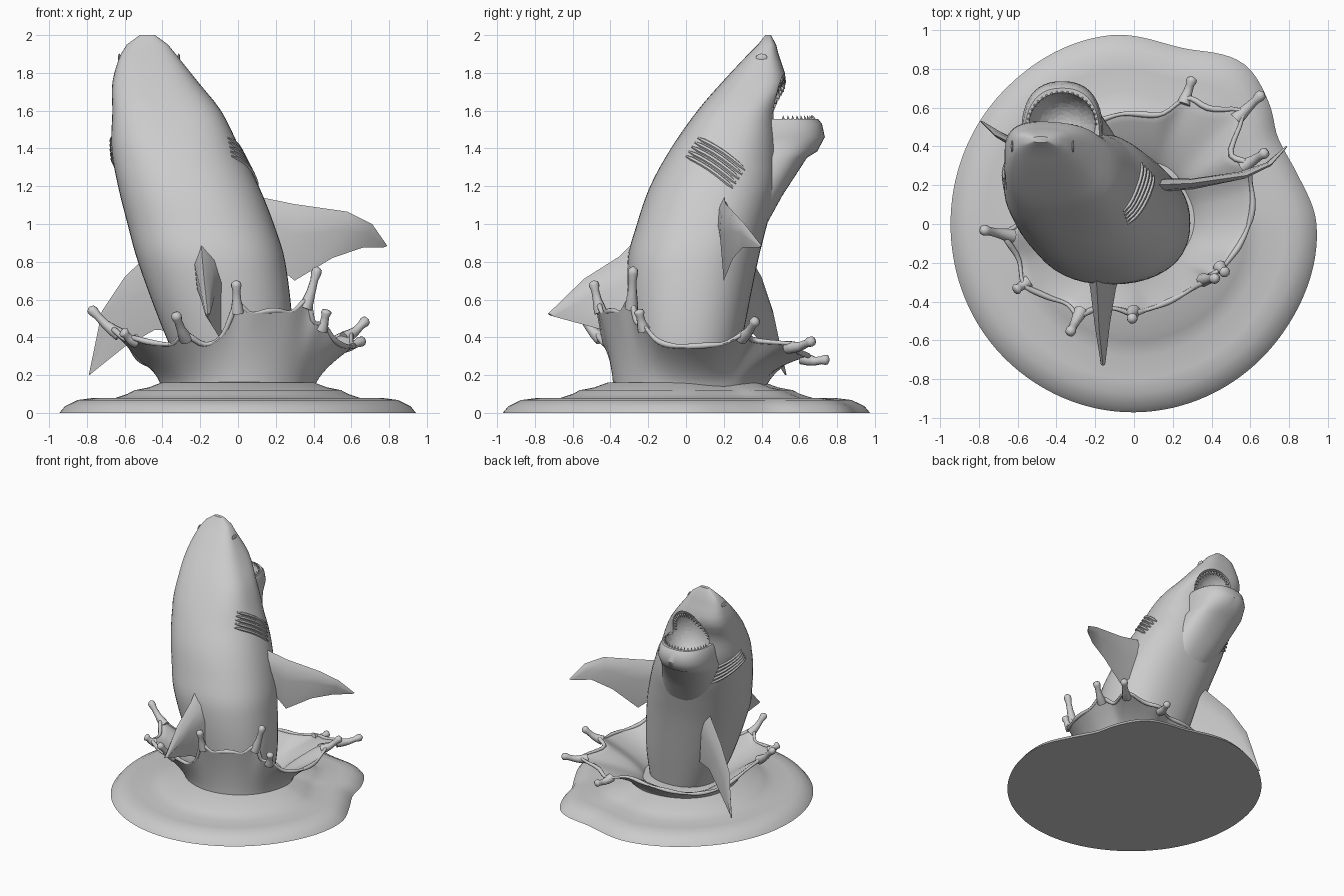
import bpy, bmesh, math
from mathutils import Vector

cube = bpy.data.objects.get("Cube")
if cube:
    bpy.data.objects.remove(cube)

grey = bpy.data.materials.new("plain_grey")
grey.use_nodes = True
grey.diffuse_color = (0.6, 0.6, 0.6, 1)
grey.node_tree.nodes["Principled BSDF"].inputs["Base Color"].default_value = (0.6, 0.6, 0.6, 1)


def smooth(ob, angle=40):
    bpy.ops.object.select_all(action="DESELECT")
    ob.select_set(True)
    bpy.context.view_layer.objects.active = ob
    bpy.ops.object.shade_smooth_by_angle(angle=math.radians(angle))


def finish(name, bm, angle=40):
    bmesh.ops.recalc_face_normals(bm, faces=bm.faces)
    me = bpy.data.meshes.new(name)
    bm.to_mesh(me)
    bm.free()
    me.materials.append(grey)
    ob = bpy.data.objects.new(name, me)
    bpy.context.collection.objects.link(ob)
    smooth(ob, angle)
    return ob


def loft(bm, rings, cap=True):
    """Skin closed rings of equal size."""
    vs = [[bm.verts.new(p) for p in r] for r in rings]
    n = len(vs[0])
    for a, b in zip(vs, vs[1:]):
        for i in range(n):
            j = (i + 1) % n
            bm.faces.new((a[i], a[j], b[j], b[i]))
    if cap:
        bm.faces.new(vs[0])
        bm.faces.new(vs[-1])


def spline(rows, t):
    """Smooth interpolation of rows (key, value, value...)."""
    t = min(max(t, rows[0][0]), rows[-1][0])
    k = max(i for i in range(len(rows) - 1) if rows[i][0] <= t)
    a, b = rows[k], rows[k + 1]
    p, q = rows[max(k - 1, 0)], rows[min(k + 2, len(rows) - 1)]
    h = b[0] - a[0]
    s = (t - a[0]) / h
    out = []
    for i in range(1, len(a)):
        m0 = (b[i] - p[i]) / (b[0] - p[0]) * h
        m1 = (q[i] - a[i]) / (q[0] - a[0]) * h
        out.append((2*s**3 - 3*s*s + 1) * a[i] + (s**3 - 2*s*s + s) * m0
                   + (3*s*s - 2*s**3) * b[i] + (s**3 - s*s) * m1)
    return out


def around(rows):
    return ([(r[0] - 360, *r[1:]) for r in rows] + rows
            + [(r[0] + 360, *r[1:]) for r in rows])


def oval(x0, x1, y0, y1, z, n, count=48):
    pts = []
    for i in range(count):
        a = math.tau * i / count
        c, s = math.cos(a), math.sin(a)
        pts.append(((x0 + x1) / 2 + (x1 - x0) / 2 * math.copysign(abs(c) ** (2 / n), c),
                    (y0 + y1) / 2 + (y1 - y0) / 2 * math.copysign(abs(s) ** (2 / n), s), z))
    return pts


# Body: height, x range, y range; the head is squarer than the trunk
BODY = [(0.1, -0.24, 0.26, -0.24, 0.24), (0.4, -0.38, 0.29, -0.29, 0.3),
        (0.8, -0.53, 0.25, -0.31, 0.38), (1.0, -0.585, 0.19, -0.26, 0.43),
        (1.2, -0.635, 0.11, -0.19, 0.48), (1.4, -0.67, 0.01, -0.08, 0.49),
        (1.6, -0.665, -0.09, 0.06, 0.48), (1.75, -0.665, -0.21, 0.19, 0.53),
        (1.9, -0.62, -0.33, 0.33, 0.49), (1.97, -0.57, -0.39, 0.4, 0.47),
        (2.0, -0.52, -0.44, 0.42, 0.45)]


def power(z):
    return 2.25 + 0.75 * min(max((z - 1.35) / 0.3, 0), 1)


def bulge(v, v0, v1, z):
    u = min(abs((2 * v - v0 - v1) / (v1 - v0)), 1)
    return (1 - u ** power(z)) ** (1 / power(z))


def side_x(y, z, side):
    x0, x1, y0, y1 = spline(BODY, z)
    return (x0 + x1) / 2 + side * (x1 - x0) / 2 * bulge(y, y0, y1, z)


def front_y(x, z):
    x0, x1, y0, y1 = spline(BODY, z)
    return (y0 + y1) / 2 + (y1 - y0) / 2 * bulge(x, x0, x1, z)


bm = bmesh.new()
heights = [0.1 + 1.9 * i / 38 for i in range(39)]
loft(bm, [oval(*spline(BODY, z), z, power(z)) for z in heights])
body = finish("body", bm)

# Throat and lower jaw: height, centre, half width, back, front
JAW = [(0.95, -0.2, 0.2, 0.05, 0.4), (1.15, -0.28, 0.23, 0.1, 0.51), (1.35, -0.355, 0.23, 0.15, 0.64),
       (1.385, -0.37, 0.215, 0.15, 0.695), (1.46, -0.37, 0.21, 0.2, 0.735),
       (1.53, -0.37, 0.203, 0.2, 0.72), (1.555, -0.37, 0.192, 0.2, 0.7)]
JX = -0.37
bm = bmesh.new()
loft(bm, [oval(c - w, c + w, a, b, z, 2.4) for z, c, w, a, b in JAW])
jaw = finish("lower_jaw", bm)

# Mouth hollow, cut from head and jaw
bpy.ops.mesh.primitive_uv_sphere_add(segments=36, ring_count=22, location=(JX, 0.515, 1.59))
cutter = bpy.context.object
cutter.name = "mouth_cutter"
cutter.scale = (0.175, 0.165, 0.205)
cutter.hide_render = True
for ob in (body, jaw):
    mod = ob.modifiers.new("mouth", "BOOLEAN")
    mod.operation = "DIFFERENCE"
    mod.solver = "EXACT"
    mod.object = cutter
    bpy.context.view_layer.objects.active = ob
    bpy.ops.object.modifier_apply(modifier=mod.name)
    smooth(ob)
bpy.data.objects.remove(cutter)


def tube(bm, path, radii, sides=10):
    path = [Vector(p) for p in path]
    rings = []
    for i, p in enumerate(path):
        d = path[min(i + 1, len(path) - 1)] - path[max(i - 1, 0)]
        q = d.to_track_quat("Z", "Y")
        rings.append([p + q @ Vector((math.cos(math.tau * k / sides) * radii[i],
                                      math.sin(math.tau * k / sides) * radii[i], 0))
                      for k in range(sides)])
    loft(bm, rings)


# Teeth around both jaws
bm = bmesh.new()
for i in range(21):
    a = math.pi * i / 20
    c, s = math.cos(a), math.sin(a)
    p = Vector((JX + 0.178 * c, 0.515 + 0.168 * s, 1.545))
    tube(bm, [p, p + Vector((-0.012 * c, -0.012 * s, 0.03))], [0.01, 0.001], 5)
    x, z = JX + 0.168 * c, 1.59 + 0.185 * s
    p = Vector((x, front_y(x, z) - 0.015, z))
    tube(bm, [p, p + Vector((-0.032 * c, 0.008, -0.032 * s))], [0.012, 0.001], 5)
finish("teeth", bm)

# Gill folds and eyes; the trunk is twisted, so the right gills sit nearer the belly
bm = bmesh.new()
for side, shift in ((1, 0), (-1, 0.17)):
    for g in range(5):
        path = []
        for k in range(9):
            t = k / 8
            y = 0.25 * t + 0.016 * g + shift
            z = 1.36 - 0.17 * t + 0.024 * g + 0.015 * math.sin(math.pi * t)
            path.append((side_x(y, z, side), y, z))
        tube(bm, path, [0.005] + [0.012] * 7 + [0.005], 6)
finish("gills", bm)
for side, name in ((1, "left_eye"), (-1, "right_eye")):
    bpy.ops.mesh.primitive_uv_sphere_add(segments=16, ring_count=10, radius=1,
                                         location=(side_x(0.4, 1.88, side), 0.4, 1.88))
    eye = bpy.context.object
    eye.name = name
    eye.scale = (0.007, 0.03, 0.022)
    eye.data.materials.append(grey)
    smooth(eye)


def fin(name, sections, normal, thick):
    """Lens-shaped sections given as leading and trailing points."""
    bm = bmesh.new()
    nrm = Vector(normal).normalized()
    rings = []
    for i, (lead, trail) in enumerate(sections):
        a, b = Vector(lead), Vector(trail)
        h = nrm * thick * (1 - 0.85 * i / (len(sections) - 1))
        rings.append([a, a.lerp(b, 0.15) + h * 0.8, a.lerp(b, 0.4) + h, b,
                      a.lerp(b, 0.4) - h, a.lerp(b, 0.15) - h * 0.8])
    loft(bm, rings)
    finish(name, bm, 50)


fin("left_fin", [((0.08, 0.2, 1.15), (0.18, 0.2, 0.8)), ((0.3, 0.21, 1.105), (0.3, 0.2, 0.7)),
                 ((0.58, 0.25, 1.065), (0.5, 0.25, 0.82)), ((0.71, 0.31, 1.0), (0.66, 0.3, 0.875)),
                 ((0.79, 0.4, 0.885), (0.77, 0.39, 0.875))], (-0.2, 1, 0), 0.035)
fin("right_fin", [((-0.42, 0.3, 0.89), (-0.3, 0.25, 0.43)), ((-0.6, 0.4, 0.72), (-0.44, 0.33, 0.44)),
                  ((-0.72, 0.46, 0.54), (-0.6, 0.43, 0.35)),
                  ((-0.79, 0.53, 0.2), (-0.775, 0.52, 0.21))], (0.45, 0.9, 0), 0.035)
fin("back_fin", [((-0.2, -0.2, 0.98), (-0.06, -0.2, 0.33)), ((-0.19, -0.35, 0.83), (-0.1, -0.33, 0.4)),
                 ((-0.18, -0.54, 0.71), (-0.13, -0.48, 0.45)),
                 ((-0.16, -0.73, 0.525), (-0.16, -0.7, 0.51))], (1, 0, 0.25), 0.085)

# Water disc with an uneven outline
EDGE = around([(0, 0.94), (17, 0.88), (31, 0.865), (42, 0.935), (56, 1.0), (75, 0.94), (97, 0.98),
               (135, 0.96), (180, 0.945), (225, 0.96), (270, 0.97), (325, 0.95)])
DISC = [(1, 0), (0.97, 0.035), (0.9, 0.068), (0.82, 0.078), (0.7, 0.075), (0.62, 0.1),
        (0.58, 0.12), (0.5, 0.135), (0.43, 0.16), (0.3, 0.17), (0.1, 0.17)]
angles = [2.5 * i for i in range(144)]


def polar(a, r, z):
    return Vector((r * math.cos(math.radians(a)), r * math.sin(math.radians(a)), z))


bm = bmesh.new()
loft(bm, [[polar(a, f * spline(EDGE, a)[0], z) for a in angles] for f, z in DISC])
finish("water_disc", bm)

# Splash crown: angle, rim radius, rim height; spikes: angle, tip
RIM = around([(15, 0.64, 0.36), (35, 0.61, 0.38), (47, 0.73, 0.35), (60, 0.7, 0.32), (75, 0.59, 0.31),
              (98, 0.58, 0.29), (130, 0.55, 0.24), (155, 0.55, 0.26), (180, 0.59, 0.36),
              (210, 0.63, 0.38), (238, 0.5, 0.35), (255, 0.46, 0.38), (270, 0.46, 0.49),
              (300, 0.45, 0.54), (325, 0.48, 0.46), (350, 0.57, 0.36)])
SPIKES = [(188, (-0.78, -0.03, 0.55)), (238, (-0.33, -0.56, 0.52)), (270, (-0.01, -0.49, 0.69)),
          (318, (0.42, -0.28, 0.76)), (334, (0.47, -0.25, 0.54)), (27, (0.68, 0.37, 0.49)),
          (46, (0.66, 0.67, 0.38)), (67, (0.3, 0.75, 0.28)), (208, (-0.61, -0.34, 0.43))]


def sheet(a, t, inset=0):
    """Crown surface, drawn out towards each spike near the rim."""
    r, z = spline(RIM, a)
    foot = 0.405 + 0.02 * math.sin(math.radians(a))
    p = polar(a, foot + (r - foot) * t ** 1.4 - inset, 0.13 + (z - 0.13) * t ** 0.9)
    for b, tip in SPIKES:
        gap = (a - b + 180) % 360 - 180
        p += (Vector(tip) - polar(b, *spline(RIM, b))) * 0.4 * t ** 3 * math.exp(-(gap / 6) ** 2)
    return p


steps = [i / 10 for i in range(11)]
bm = bmesh.new()
loft(bm, [[sheet(a, t) for a in angles] for t in steps]
     + [[sheet(a, t, 0.022 + 0.1 * (1 - t)) for a in angles] for t in reversed(steps)], cap=False)
finish("splash_crown", bm, 60)

# Rim bead and droplet spikes
bm = bmesh.new()
bead = [sheet(a, 1, 0.011) for a in angles + [360]]
tube(bm, bead, [0.013 + 0.003 * math.sin(i * 0.6) for i in range(len(bead))], 8)
for a, tip in SPIKES:
    root, tip = sheet(a, 0.93, 0.012), Vector(tip)
    sag = Vector((0, 0, -0.012))
    path = [root, root.lerp(tip, 0.25) + sag * 0.7, root.lerp(tip, 0.5) + sag,
            root.lerp(tip, 0.75) + sag * 0.4, root.lerp(tip, 0.9), tip, tip + (tip - root) * 0.06]
    tube(bm, path, [0.036, 0.031, 0.024, 0.021, 0.028, 0.025, 0.008])
finish("splash_drops", bm, 60)
